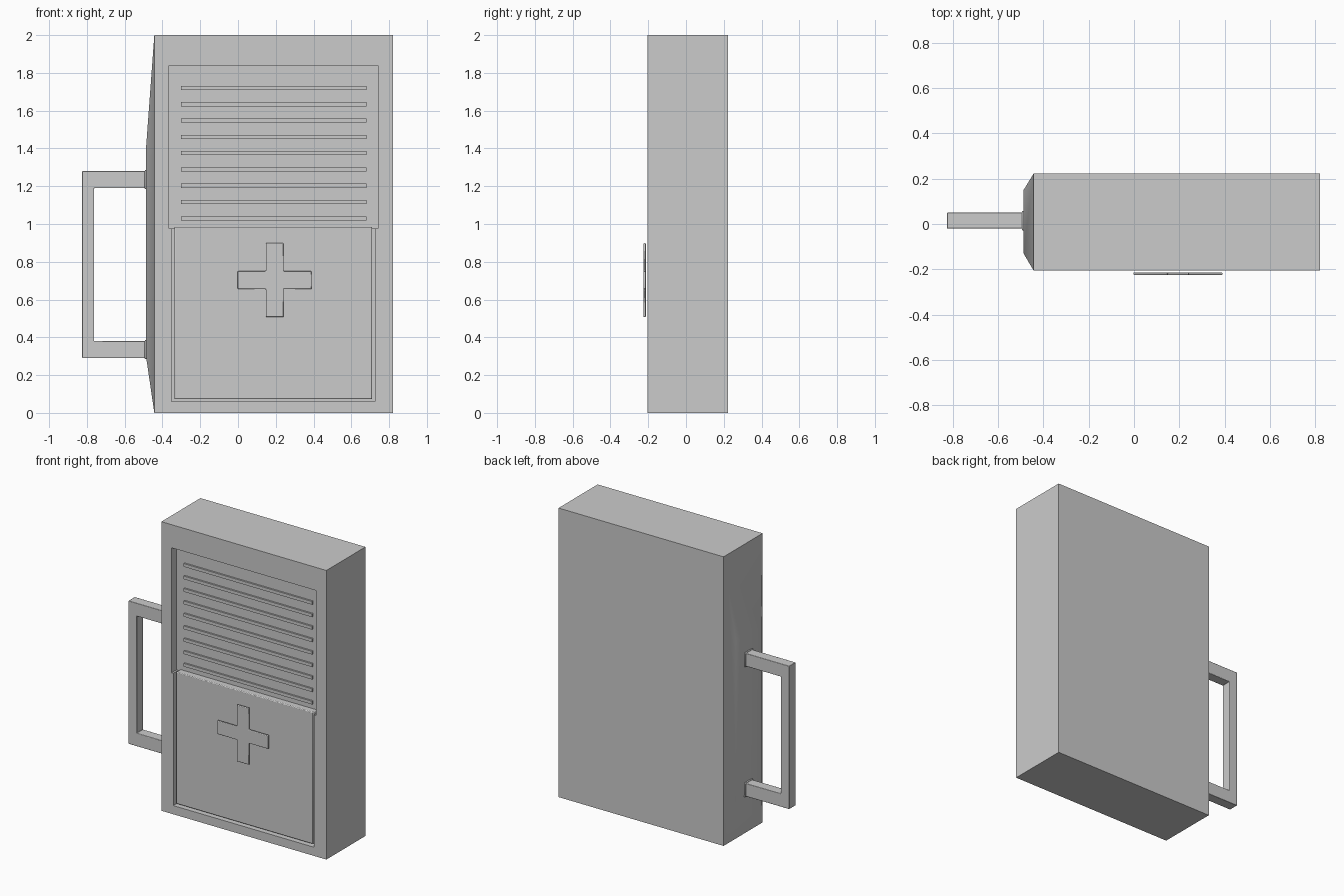
import bpy, bmesh, math

if "Cube" in bpy.data.objects:
    bpy.data.objects.remove(bpy.data.objects["Cube"])


def mesh_object(name, bm):
    bmesh.ops.recalc_face_normals(bm, faces=bm.faces)
    me = bpy.data.meshes.new(name)
    bm.to_mesh(me)
    bm.free()
    ob = bpy.data.objects.new(name, me)
    bpy.context.collection.objects.link(ob)
    return ob


def box(name, x0, x1, y0, y1, z0, z1, bevel=0):
    bm = bmesh.new()
    for v in bmesh.ops.create_cube(bm, size=1)["verts"]:
        v.co = (x1 if v.co.x > 0 else x0, y1 if v.co.y > 0 else y0, z1 if v.co.z > 0 else z0)
    ob = mesh_object(name, bm)
    if bevel:
        m = ob.modifiers.new("bevel", "BEVEL")
        m.width, m.segments = bevel, 2
    return ob


def prism(name, points, y0, y1, bevel=0):
    """Extrude an x/z outline from y0 to y1."""
    bm = bmesh.new()
    face = bm.faces.new([bm.verts.new((x, y0, z)) for x, z in points])
    new = bmesh.ops.extrude_face_region(bm, geom=[face])["geom"]
    for v in new:
        if isinstance(v, bmesh.types.BMVert):
            v.co.y = y1
    ob = mesh_object(name, bm)
    if bevel:
        m = ob.modifiers.new("bevel", "BEVEL")
        m.width, m.segments = bevel, 2
    return ob


# Case: a box whose handle side swells into a shallow frustum
bm = bmesh.new()
rings = [[bm.verts.new((x, y, z)) for y, z in ((y0, z0), (y1, z0), (y1, z1), (y0, z1))]
         for x, y0, y1, z0, z1 in ((0.82, -0.205, 0.222, 0, 2),
                                   (-0.443, -0.205, 0.222, 0, 2),
                                   (-0.487, -0.13, 0.15, 0.3, 1.4))]
for a, b in zip(rings, rings[1:]):
    for i in range(4):
        j = (i + 1) % 4
        bm.faces.new((a[i], a[j], b[j], b[i]))
bm.faces.new(rings[0])
bm.faces.new(rings[-1])
case = mesh_object("case", bm)

# Recesses in the front
cutters = [box("upper_recess_cutter", -0.365, 0.74, -0.3, -0.15, 0.975, 1.84),
           box("lower_recess_cutter", -0.352, 0.725, -0.3, -0.16, 0.06, 0.985)]
for c in cutters:
    c.hide_render = True
    c.hide_viewport = True
    m = case.modifiers.new("recess", "BOOLEAN")
    m.operation, m.solver, m.object = "DIFFERENCE", "EXACT", c

# Apply the cuts, then remove the cutters
dg = bpy.context.evaluated_depsgraph_get()
cut_mesh = bpy.data.meshes.new_from_object(case.evaluated_get(dg))
case.modifiers.clear()
case.data = cut_mesh
for c in cutters:
    bpy.data.objects.remove(c)

# Lower pocket panel and upper slats
box("pocket_panel", -0.337, 0.71, -0.195, -0.145, 0.073, 0.985, 0.005)
for i in range(9):
    z = 1.03 + i * 0.0863
    box(f"slat_{i + 1}", -0.302, 0.68, -0.162, -0.145, z - 0.011, z + 0.011)

# Raised cross on the panel
cx, cz, r, w = 0.194, 0.703, 0.196, 0.047
cross = [(-w, -r), (w, -r), (w, -w), (r, -w), (r, w), (w, w),
         (w, r), (-w, r), (-w, w), (-r, w), (-r, -w), (-w, -w)]
prism("cross", [(cx + x, cz + z) for x, z in cross], -0.225, -0.213, 0.004)

# Carrying handle with small collars where it meets the case
prism("handle", [(-0.47, 0.29), (-0.825, 0.29), (-0.825, 1.28), (-0.47, 1.28),
                 (-0.47, 1.19), (-0.762, 1.19), (-0.762, 0.38), (-0.47, 0.38)],
      -0.02, 0.05, 0.003)
for part, z in (("lower", 0.335), ("upper", 1.235)):
    box(f"{part}_handle_collar", -0.494, -0.475, -0.028, 0.058, z - 0.05, z + 0.05, 0.004)

# Soft shading with sharp corners kept
bpy.ops.object.select_all(action="DESELECT")
for ob in bpy.context.collection.objects:
    ob.select_set(True)
bpy.context.view_layer.objects.active = case
bpy.ops.object.shade_smooth_by_angle(angle=math.radians(50))
